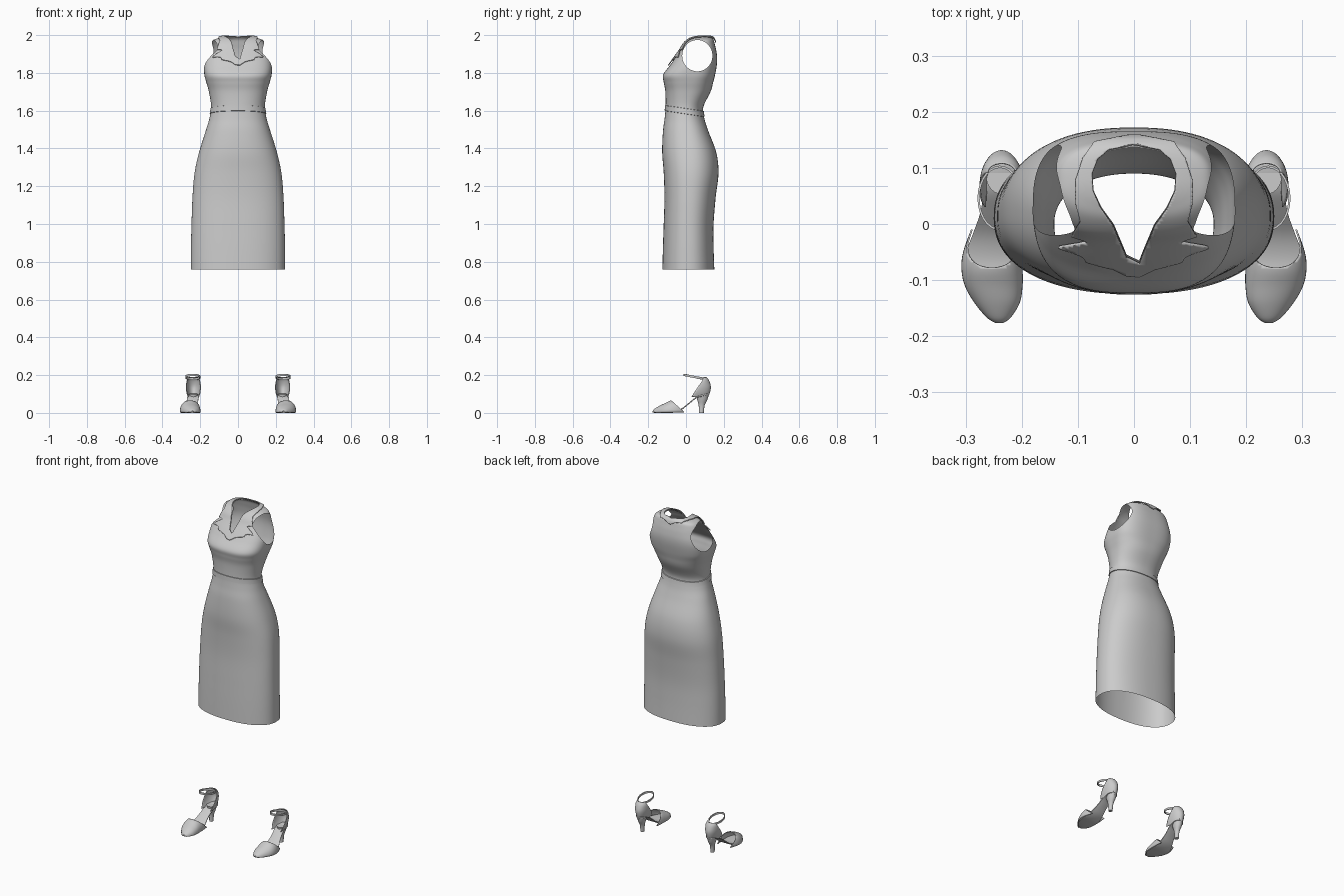
import bpy, bmesh
from math import sin, cos, pi, copysign

if "Cube" in bpy.data.objects:
    bpy.data.objects.remove(bpy.data.objects["Cube"])


def finish(name, bm, thick=0.0):
    me = bpy.data.meshes.new(name)
    bm.to_mesh(me)
    bm.free()
    ob = bpy.data.objects.new(name, me)
    bpy.context.collection.objects.link(ob)
    if thick:
        mod = ob.modifiers.new("thickness", 'SOLIDIFY')
        mod.thickness = thick
        mod.offset = 0
    bpy.ops.object.select_all(action='DESELECT')
    ob.select_set(True)
    bpy.context.view_layer.objects.active = ob
    bpy.ops.object.shade_smooth_by_angle(angle=0.7)
    return ob


def smooth_rows(rows, steps):
    """Catmull-Rom interpolation through rows of numbers."""
    out = []
    for i in range(len(rows) - 1):
        p0, p1 = rows[max(i - 1, 0)], rows[i]
        p2, p3 = rows[i + 1], rows[min(i + 2, len(rows) - 1)]
        for s in range(steps):
            t = s / steps
            out.append([b + 0.5 * t * (c - a + t * (2*a - 5*b + 4*c - d + t * (3*(b - c) + d - a)))
                        for a, b, c, d in zip(p0, p1, p2, p3)])
    return out + [list(rows[-1])]


def loft(rings, closed=True, caps=False):
    bm = bmesh.new()
    vs = [[bm.verts.new(p) for p in r] for r in rings]
    n = len(rings[0])
    for a, b in zip(vs, vs[1:]):
        for j in range(n if closed else n - 1):
            k = (j + 1) % n
            bm.faces.new((a[j], a[k], b[k], b[j]))
    if caps:
        bm.faces.new(vs[0][::-1])
        bm.faces.new(vs[-1])
        bmesh.ops.recalc_face_normals(bm, faces=bm.faces)
    return bm


def cut(bm, f):
    """Remove the region where f > 0, with a clean edge along f = 0."""
    old = {v: f(v.co) for v in bm.verts}
    new = []
    for e in list(bm.edges):
        a, b = old[e.verts[0]], old[e.verts[1]]
        if a * b < 0:
            new.append(bmesh.utils.edge_split(e, e.verts[0], a / (a - b))[1])
    bmesh.ops.connect_verts(bm, verts=new)
    bmesh.ops.delete(bm, geom=[v for v, x in old.items() if x > 0], context='VERTS')


def lookup(table, y):
    """Piecewise linear half width at y, negative outside the table."""
    if y <= table[0][0]:
        return y - table[0][0]
    for (y0, w0), (y1, w1) in zip(table, table[1:]):
        if y <= y1:
            return w0 + (w1 - w0) * (y - y0) / (y1 - y0)
    return table[-1][0] - y


# Dress body sections: z, half width, front y, back y, widest y, squareness
BODY = smooth_rows([
    (.76, .250, -.125, .150, .012, 2.3), (.88, .249, -.122, .146, .012, 2.3),
    (1.00, .246, -.118, .146, .012, 2.3), (1.14, .241, -.114, .157, .015, 2.3),
    (1.27, .230, -.118, .172, .02, 2.3), (1.38, .206, -.126, .160, .02, 2.3),
    (1.49, .172, -.122, .119, .01, 2.3), (1.56, .151, -.113, .097, 0, 2.2),
    (1.62, .142, -.108, .092, 0, 2.2), (1.70, .154, -.109, .130, .01, 2.4),
    (1.75, .168, -.118, .144, .02, 2.6), (1.79, .178, -.121, .154, .03, 2.8),
    (1.84, .181, -.085, .163, .045, 2.8), (1.88, .174, -.057, .165, .055, 2.8),
    (1.92, .160, -.028, .160, .06, 2.8), (1.95, .149, -.010, .153, .065, 2.8),
    (1.972, .134, .012, .147, .075, 2.7), (1.982, .11, .032, .141, .08, 2.5),
    (1.988, .08, .05, .134, .085, 2.3), (1.99, .05, .06, .12, .09, 2.0)], 6)
SEG = 144


def section_point(row, a):
    z, hw, yf, yb, yc, n = row
    c, s = cos(a), sin(a)
    ry = yb - yc if s > 0 else yc - yf
    return (copysign(abs(c) ** (2 / n), c) * hw, yc + copysign(abs(s) ** (2 / n), s) * ry, z)


ANGLES = [2 * pi * (j + .37) / SEG for j in range(SEG)]
body_rings = [[section_point(r, a) for a in ANGLES] for r in BODY]

NECK = [(-.09, 0), (-.05, .015), (0, .036), (.03, .058), (.06, .072),
        (.09, .074), (.115, .064), (.13, .045), (.138, 0)]
COLLAR = [(-.093, 0), (-.075, .035), (-.062, .085), (-.052, .088), (-.036, .135), (-.026, .078),
          (-.016, .11), (.01, .094), (.04, .103), (.08, .102), (.115, .09), (.14, .07), (.152, 0)]


def neck_hole(p):
    return min(lookup(NECK, p.y) - abs(p.x), p.z - 1.8)


def armhole(p):
    return min(.08 * (1 - ((p.y - .06) / .08) ** 2 - ((p.z - 1.891) / .083) ** 2), abs(p.x) - .09)


# Dress with neck opening and armholes
dress = loft(body_rings)
cut(dress, neck_hole)
cut(dress, armhole)
finish("dress", dress)

# Notched collar lying just above the bodice
collar = loft(body_rings)
cut(collar, lambda p: 1.8 - p.z)
cut(collar, neck_hole)
cut(collar, lambda p: abs(p.x) - lookup(COLLAR, p.y))
cut(collar, armhole)
collar.normal_update()
for v, n in [(v, v.normal.copy()) for v in collar.verts]:
    v.co += n * .007
finish("collar", collar, .005)


# Waist belt, tilted down towards the back
def belt_point(z0, grow, a):
    z = z0
    for _ in range(4):
        i = next(k for k, r in enumerate(BODY) if r[0] >= z)
        r0, r1 = BODY[i - 1], BODY[i]
        t = (z - r0[0]) / (r1[0] - r0[0])
        row = [p + (q - p) * t for p, q in zip(r0, r1)]
        row[1] += grow
        row[2] -= grow
        row[3] += grow
        p = section_point(row, a)
        z = z0 - .15 * p[1]
    return p


finish("belt", loft([[belt_point(z, g, a) for a in ANGLES] for z, g in
                     ((1.582, 0), (1.583, .004), (1.597, .004), (1.611, .004), (1.612, 0))]))

# Shoe tables
TOE = smooth_rows([  # y, centre x, half width, top z
    (-.175, .240, .006, .010), (-.166, .241, .020, .020), (-.14, .244, .039, .036),
    (-.11, .250, .050, .050), (-.08, .253, .053, .064), (-.05, .252, .051, .068),
    (-.01, .247, .042, .070)], 5)
SOLE = smooth_rows([  # y, centre x, half width, bottom z
    (-.17, .240, .010, 0), (-.14, .244, .036, 0), (-.10, .250, .049, 0), (-.06, .252, .050, .002),
    (-.02, .248, .040, .018), (.02, .243, .031, .050), (.06, .238, .030, .080),
    (.10, .236, .029, .092), (.122, .235, .012, .095)], 4)
COUNTER = smooth_rows([  # z, front y, back y, half width
    (.085, .030, .116, .029), (.11, .045, .126, .036), (.14, .065, .130, .038),
    (.17, .085, .121, .034), (.188, .092, .108, .025)], 5)
HEEL = smooth_rows([  # z, centre y, y radius, x radius
    (0, .081, .013, .011), (.04, .083, .016, .013), (.07, .086, .027, .021),
    (.098, .087, .034, .028)], 5)
CIRCLE = [2 * pi * j / 28 for j in range(28)]

for side, m in (("left", -1), ("right", 1)):
    # Toe cap with a slanted vamp opening
    toe = loft([[(m * (x + w * cos(pi * j / 24)), y, .003 + (h - .003) * sin(pi * j / 24) ** .8)
                 for j in range(25)] for y, x, w, h in TOE], closed=False)
    cut(toe, lambda p: p.y + .076 - 1.15 * (.063 - p.z))
    finish(side + "_shoe_toe", toe, .003)

    # Arched sole
    finish(side + "_shoe_sole", loft(
        [[(m * (x + w * u), y, z + dz) for u, dz in
          ((-1, .001), (-.9, 0), (.9, 0), (1, .001), (1, .007), (.9, .008), (-.9, .008), (-1, .007))]
         for y, x, w, z in SOLE], caps=True))

    # Heel counter and heel
    finish(side + "_shoe_counter", loft(
        [[(m * (.236 + w * cos(pi * j / 24)), f + (b - f) * sin(pi * j / 24), z) for j in range(25)]
         for z, f, b, w in COUNTER], closed=False), .003)
    finish(side + "_shoe_heel", loft(
        [[(m * (.236 + rx * cos(a)), yc + ry * sin(a), z) for a in CIRCLE]
         for z, yc, ry, rx in HEEL], caps=True))

    # Ankle strap
    strap = [[(m * (.239 + (.038 + o) * cos(a)), .046 + (.056 + o) * sin(a), .19 - .011 * sin(a) + dz)
              for a in CIRCLE] for o, dz in ((-.002, -.006), (.002, -.006), (.002, .006), (-.002, .006),
                                             (-.002, -.006))]
    finish(side + "_ankle_strap", loft(strap))
